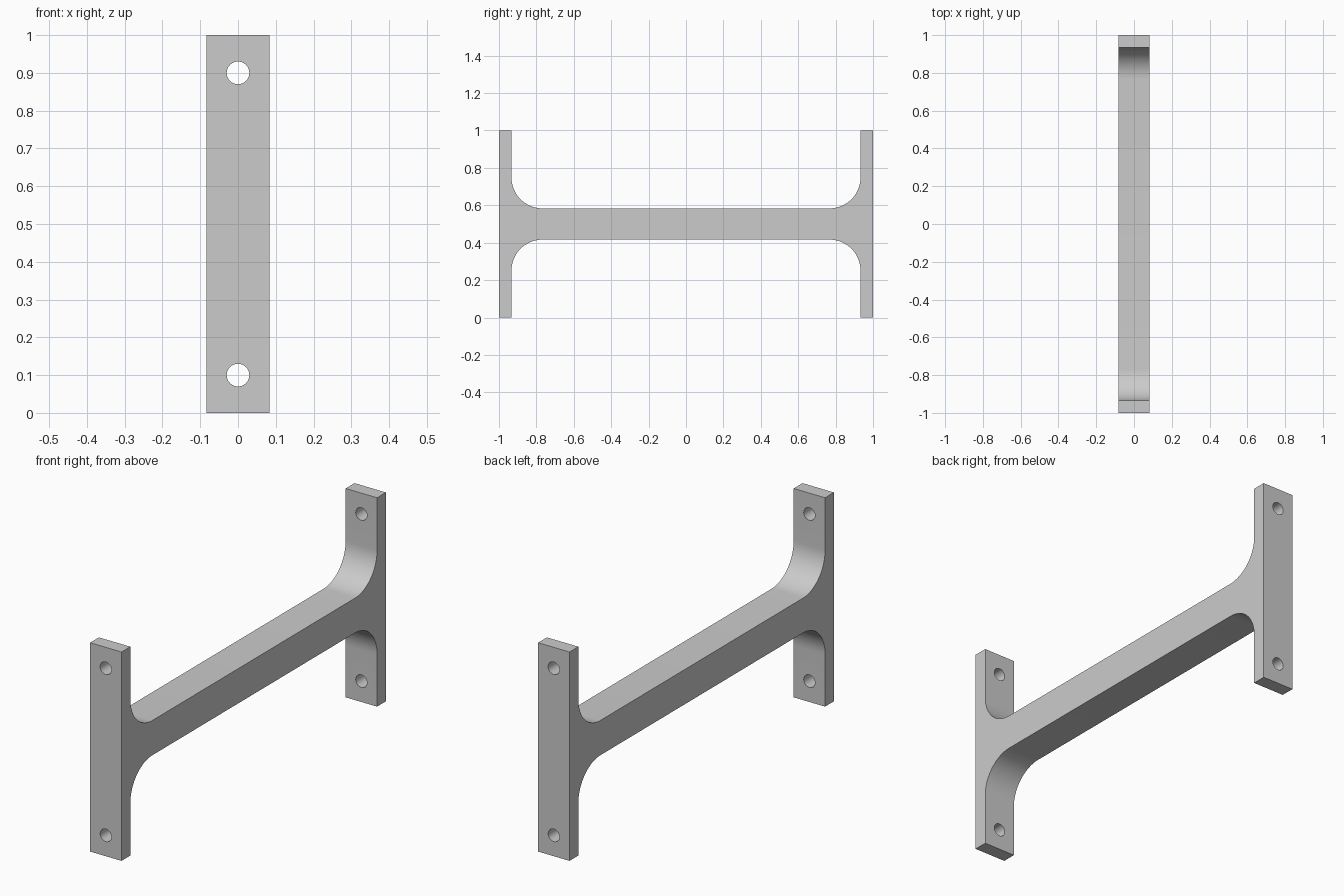
import bpy
import bmesh
from math import cos, sin, pi, radians
from mathutils import Matrix

cube = bpy.data.objects.get("Cube")
if cube:
    bpy.data.objects.remove(cube, do_unlink=True)

HALF_LENGTH, HEIGHT, HALF_WIDTH = 1.0, 1.0, 0.0833
INNER = HALF_LENGTH - 0.0667      # inner face of each end plate
BAR = 0.0833                      # half height of the crossbar
FILLET = 0.1667
HOLE_RADIUS, HOLE_OFFSET = 0.03, 0.4
STEPS = 16

grey = bpy.data.materials.new("plain grey")
grey.use_nodes = True
colour = (0.6, 0.6, 0.6, 1)
grey.diffuse_color = colour
grey.node_tree.nodes["Principled BSDF"].inputs["Base Color"].default_value = colour


def make_object(name, bm):
    bmesh.ops.recalc_face_normals(bm, faces=bm.faces)
    mesh = bpy.data.meshes.new(name)
    bm.to_mesh(mesh)
    bm.free()
    mesh.materials.append(grey)
    obj = bpy.data.objects.new(name, mesh)
    bpy.context.collection.objects.link(obj)
    return obj


# One quarter of the side profile: fillet from the bar up to the plate, then its top
quarter = []
for i in range(STEPS + 1):
    a = i / STEPS * pi / 2
    quarter.append((INNER - FILLET + FILLET * sin(a), BAR + FILLET * (1 - cos(a))))
quarter += [(INNER, HEIGHT / 2), (HALF_LENGTH, HEIGHT / 2)]

# Mirror the quarter around the closed outline
half = quarter + [(y, -z) for y, z in reversed(quarter)]
outline = half + [(-y, z) for y, z in reversed(half)]

# Bracket body, extruded across its width
bm = bmesh.new()
face = bm.faces.new([bm.verts.new((-HALF_WIDTH, y, z + HEIGHT / 2)) for y, z in outline])
side = bmesh.ops.extrude_face_region(bm, geom=[face])["geom"]
bmesh.ops.translate(bm, vec=(2 * HALF_WIDTH, 0, 0),
                    verts=[g for g in side if isinstance(g, bmesh.types.BMVert)])
bracket = make_object("bracket", bm)

# Screw holes through both end plates
bm = bmesh.new()
for z in (-HOLE_OFFSET, HOLE_OFFSET):
    bmesh.ops.create_cone(
        bm, cap_ends=True, segments=32, radius1=HOLE_RADIUS, radius2=HOLE_RADIUS,
        depth=3, matrix=Matrix.Translation((0, 0, HEIGHT / 2 + z)) @ Matrix.Rotation(pi / 2, 4, "X"))
cutter = make_object("hole_cutter", bm)
cutter.hide_render = True

cut = bracket.modifiers.new("screw holes", "BOOLEAN")
cut.operation = "DIFFERENCE"
cut.solver = "EXACT"
cut.object = cutter
bpy.ops.object.select_all(action="DESELECT")
bpy.context.view_layer.objects.active = bracket
bracket.select_set(True)
bpy.ops.object.modifier_apply(modifier=cut.name)
bpy.data.objects.remove(cutter, do_unlink=True)

# Smooth fillets and hole walls, crisp edges elsewhere
bpy.ops.object.shade_smooth_by_angle(angle=radians(30))
